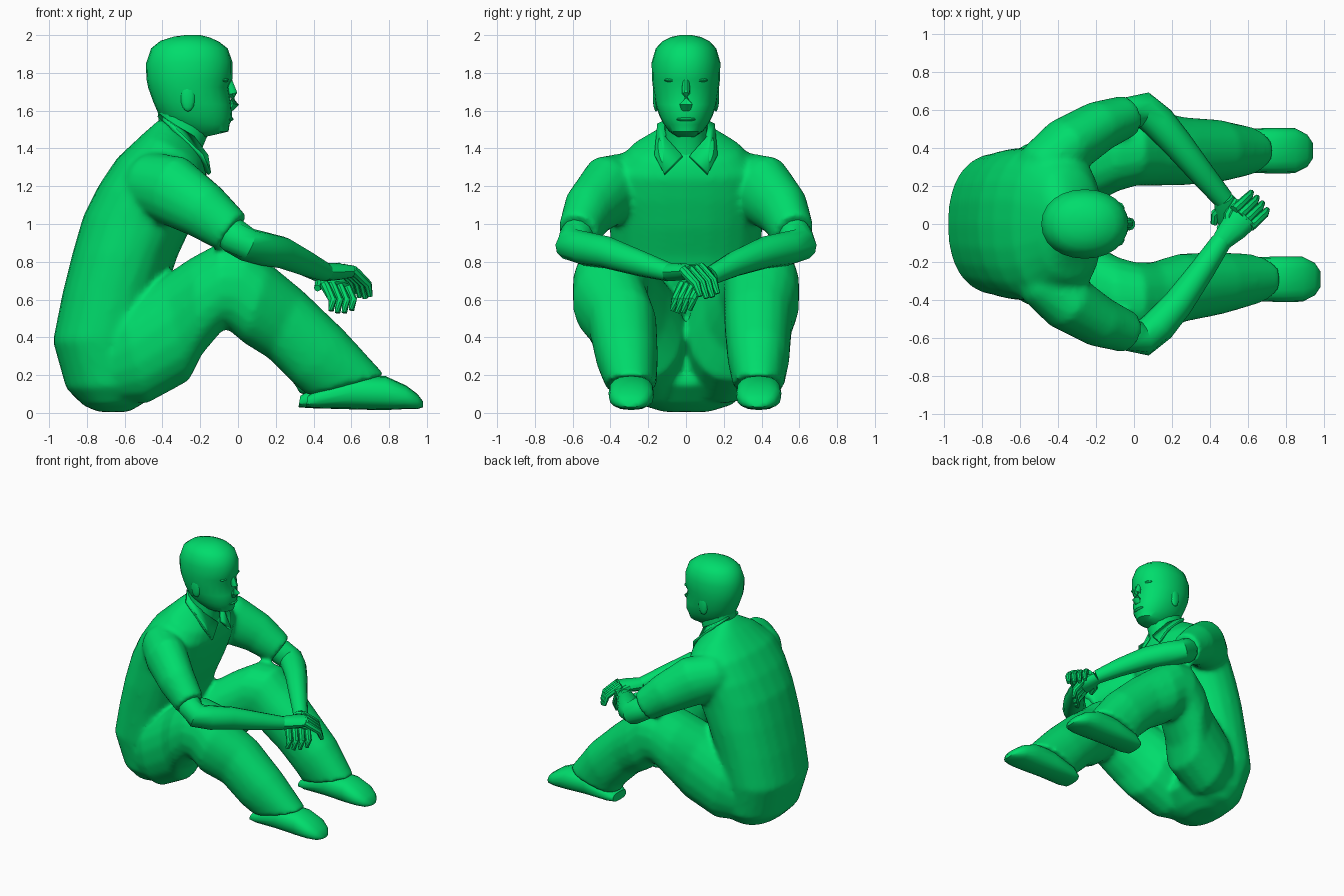
import bpy, bmesh, math
from mathutils import Vector

if "Cube" in bpy.data.objects:
    bpy.data.objects.remove(bpy.data.objects["Cube"])

green = bpy.data.materials.new("green")
green.diffuse_color = (0.0, 0.72, 0.15, 1)
green.use_nodes = True
green.node_tree.nodes["Principled BSDF"].inputs["Base Color"].default_value = green.diffuse_color


def finish(name, bm):
    me = bpy.data.meshes.new(name)
    bm.to_mesh(me)
    bm.free()
    me.materials.append(green)
    ob = bpy.data.objects.new(name, me)
    bpy.context.collection.objects.link(ob)
    return ob


def skin(name, rings):
    """Bridge a list of equal-length point rings into a capped body."""
    bm = bmesh.new()
    loops = [[bm.verts.new(p) for p in r] for r in rings]
    n = len(loops[0])
    for a, b in zip(loops, loops[1:]):
        for i in range(n):
            bm.faces.new((a[i], a[(i + 1) % n], b[(i + 1) % n], b[i]))
    bm.faces.new(loops[0])
    bm.faces.new(loops[-1])
    bmesh.ops.recalc_face_normals(bm, faces=bm.faces)
    return finish(name, bm)


def oval(c, u, v, n, power):
    pts = []
    for i in range(n):
        a = 2 * math.pi * i / n
        k, s = math.cos(a), math.sin(a)
        k = math.copysign(abs(k) ** (2 / power), k)
        s = math.copysign(abs(s) ** (2 / power), s)
        pts.append(c + u * k + v * s)
    return pts


def profile(name, rows, n=20, power=2.2):
    """Rows: two side-view outline points (x, z), then centre y and half width."""
    rings = []
    for x1, z1, x2, z2, y, w in rows:
        p, q = Vector((x1, y, z1)), Vector((x2, y, z2))
        rings.append(oval((p + q) / 2, (q - p) / 2, Vector((0, w, 0)), n, power))
    return skin(name, rings)


def tube(name, rows, n=12):
    """Rows: centre x, y, z, sideways radius, upward radius."""
    pts = [Vector(r[:3]) for r in rows]
    rings = []
    for i, r in enumerate(rows):
        t = (pts[min(i + 1, len(pts) - 1)] - pts[max(i - 1, 0)]).normalized()
        side = t.cross(Vector((0, 0, 1))).normalized()
        rings.append(oval(pts[i], side * r[3], side.cross(t) * r[4], n, 2))
    return skin(name, rings)


def ball(name, loc, size):
    bm = bmesh.new()
    bmesh.ops.create_uvsphere(bm, u_segments=12, v_segments=8, radius=1)
    for v in bm.verts:
        v.co = Vector(a * b + c for a, b, c in zip(v.co, size, loc))
    return finish(name, bm)


# torso with shirt
clothes = [profile("clothes", [
    (-.74, .005, -.58, .005, 0, .12), (-.82, .04, -.5, .05, 0, .25),
    (-.91, .13, -.40, .15, 0, .33), (-.98, .38, -.45, .40, 0, .37),
    (-.93, .63, -.38, .65, 0, .385), (-.875, .85, -.32, .83, 0, .40),
    (-.82, 1.04, -.25, .98, 0, .405), (-.74, 1.2, -.20, 1.12, 0, .42),
    (-.64, 1.35, -.165, 1.24, 0, .40), (-.5, 1.48, -.17, 1.32, 0, .29),
    (-.41, 1.56, -.19, 1.38, 0, .14)], 24, 2.3)]

# head and neck
profile("neck", [(-.42, 1.42, -.18, 1.28, 0, .12), (-.42, 1.54, -.19, 1.40, 0, .115),
                 (-.43, 1.68, -.14, 1.52, 0, .11)])
profile("head", [
    (-.2, 1.455, -.09, 1.48, 0, .05), (-.31, 1.49, -.05, 1.49, 0, .09),
    (-.38, 1.54, -.045, 1.525, 0, .12), (-.42, 1.58, -.03, 1.56, 0, .14),
    (-.45, 1.65, -.035, 1.63, 0, .163), (-.475, 1.72, -.05, 1.725, 0, .175),
    (-.485, 1.77, -.03, 1.765, 0, .18), (-.487, 1.85, -.03, 1.86, 0, .182),
    (-.46, 1.93, -.055, 1.93, 0, .16), (-.41, 1.97, -.10, 1.965, 0, .125),
    (-.34, 1.992, -.15, 1.988, 0, .08), (-.28, 2, -.2, 2, 0, .03)], 24, 2.1)
tube("nose", [(-.052, 0, 1.77, .018, .018), (-.03, 0, 1.69, .022, .028),
              (-.023, 0, 1.635, .034, .03), (-.04, 0, 1.605, .025, .015)], 10)
ball("lips", (-.053, 0, 1.555), (.03, .055, .013))
for s in (-1, 1):
    ball("ear", (-.265, s * .158, 1.675), (.04, .018, .08))
    ball("brow", (-.078, s * .07, 1.762), (.03, .045, .013))

# shirt collar
for s in (-1, 1):
    bm = bmesh.new()
    bm.faces.new([bm.verts.new((x, y * s, z)) for x, y, z in (
        (-.42, .05, 1.575), (-.36, .15, 1.525), (-.19, .165, 1.36),
        (-.15, .115, 1.265), (-.165, .02, 1.36), (-.24, .11, 1.46))])
    collar = finish("collar", bm)
    mod = collar.modifiers.new("thickness", "SOLIDIFY")
    mod.thickness, mod.offset = .02, 0

# legs and shoes: each side has its own ankle position
for s, ankle, dx in ((1, .385, -.04), (-1, .29, 0)):
    calf = (ankle + .38) / 2
    clothes.append(profile("trouser_leg", [(x1, z1, x2, z2, s * y, w) for x1, z1, x2, z2, y, w in (
        (-.68, .06, -.80, .36, .18, .13), (-.48, .05, -.62, .56, .21, .215),
        (-.26, .17, -.40, .72, .25, .24), (-.19, .31, -.25, .82, .33, .235),
        (-.08, .44, -.10, .90, .385, .215), (-.05, .44, .06, .89, .40, .20),
        (.03, .37, .17, .79, .40, .20), (.16, .29, .34, .65, calf, .18),
        (.30, .15, .56, .44, (calf + ankle) / 2, .165),
        (.37 + dx, .09, .78 + dx, .20, ankle, .135))], 18))
    profile("shoe", [(x1 + dx, z1, x2 + dx, z2, s * ankle, w) for x1, z1, x2, z2, w in (
        (.36, .03, .37, .09, .085), (.42, .025, .43, .13, .11), (.60, .02, .62, .2, .115),
        (.78, .015, .78, .195, .12), (.88, .02, .89, .145, .118),
        (.95, .02, .95, .10, .085), (.98, .03, .98, .06, .04))], 16, 2.5)

# sleeves and forearms
for s, wrist in ((1, (.47, .13, .725)), (-1, (.46, -.09, .745))):
    clothes.append(tube("sleeve", [
        (-.55, s * .20, 1.21, .12, .11), (-.47, s * .30, 1.21, .15, .17),
        (-.35, s * .41, 1.18, .155, .19), (-.18, s * .515, 1.07, .135, .155),
        (-.03, s * .57, .955, .11, .12)], 16))
    tube("forearm", [(-.10, s * .54, 1.0, .07, .08), (-.02, s * .58, .935, .09, .095),
                     (.05, s * .60, .89, .095, .09), (.13, s * .535, .87, .09, .09),
                     (.23, s * .42, .85, .08, .085), (.36, s * .42 - (s * .42 - wrist[1]) * .55,
                     .79, .066, .068), (*wrist, .054, .05)])


# hands: palm, four curled fingers and a thumb
def hand(wrist, knuckle, mid, tip, across, thumb):
    w, k, m, t, a = map(Vector, (wrist, knuckle, mid, tip, across))
    tube("palm", [(*w, .054, .048), (*(w.lerp(k, .55)), .075, .045), (*k, .08, .034)])
    for i in range(4):
        o = a * (i - 1.5)
        end = m.lerp(t, (.85, 1, 1, .8)[i])
        tube("finger", [(*(k + o - (m - k) * .3), .024, .024), (*(k + o), .026, .026),
                        (*(m + o), .023, .023), (*(end + o), .015, .015)], 8)
    th = [w.lerp(k, .3)] + [Vector(p) for p in thumb]
    tube("thumb", [(*p, r, r) for p, r in zip(th, (.032, .028, .018))], 8)


hand((.46, -.09, .745), (.585, .045, .75), (.645, .10, .69), (.66, .125, .61),
     (.028, -.03, -.006), ((.50, .05, .75), (.54, .13, .74)))
hand((.47, .13, .725), (.52, .02, .665), (.555, -.01, .60), (.545, -.03, .53),
     (.036, .03, 0), ((.43, .05, .68), (.42, .0, .66)))

# smooth shading with crisp creases
for ob in bpy.context.collection.objects:
    ob.select_set(True)
    bpy.context.view_layer.objects.active = ob
bpy.ops.object.shade_smooth_by_angle(angle=math.radians(38))

# fuse torso, sleeves and legs into one draped body
bpy.ops.object.select_all(action="DESELECT")
for ob in clothes:
    ob.select_set(True)
bpy.context.view_layer.objects.active = clothes[0]
bpy.ops.object.join()
mod = clothes[0].modifiers.new("fuse", "REMESH")
mod.mode, mod.voxel_size, mod.use_smooth_shade = "VOXEL", .018, True
mod = clothes[0].modifiers.new("drape", "SMOOTH")
mod.factor, mod.iterations = .5, 8
